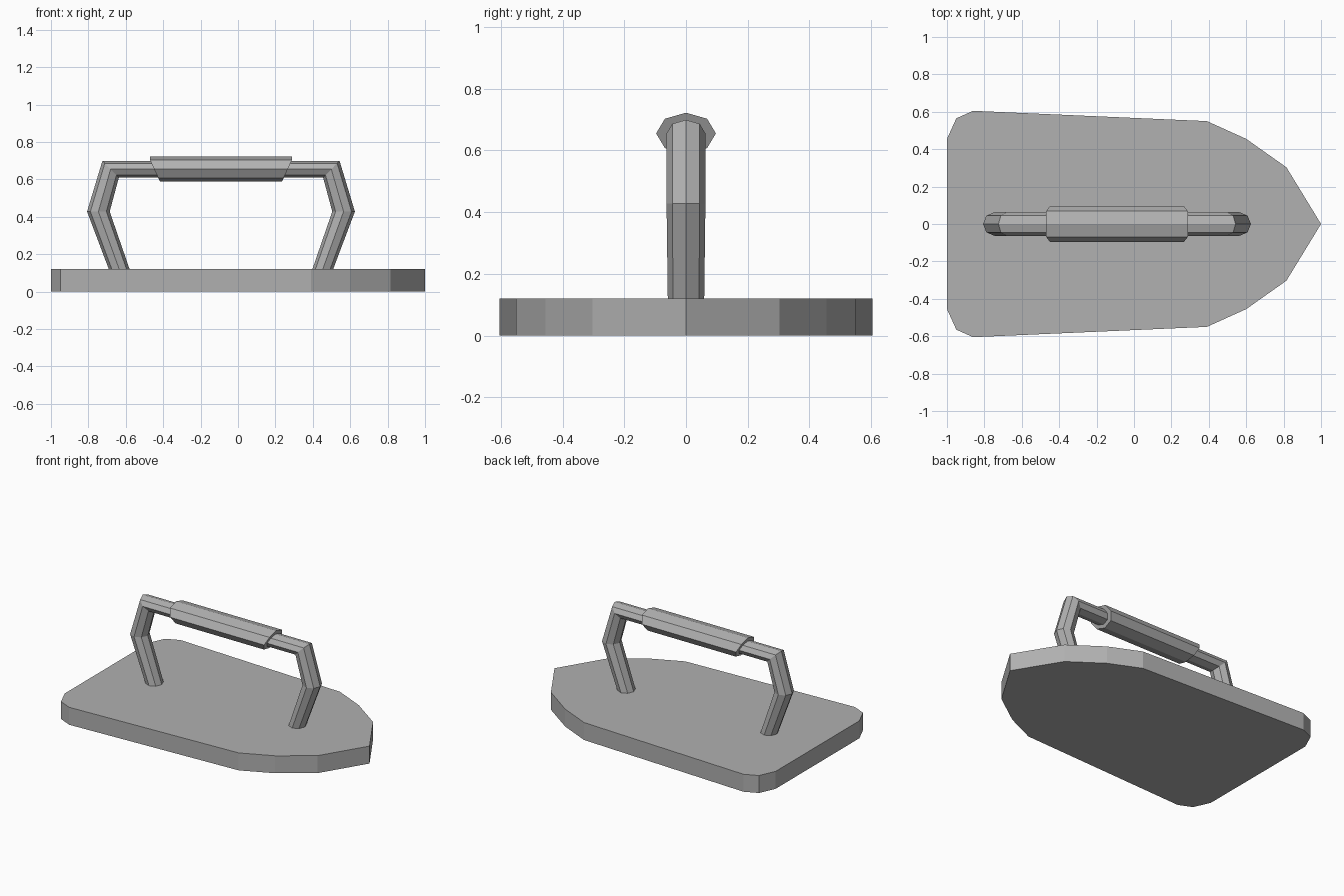
import bpy, bmesh
from math import sin, cos, pi

if "Cube" in bpy.data.objects:
    bpy.data.objects.remove(bpy.data.objects["Cube"])

CX = -0.091   # handle mid plane
SIDES = 8

# Dark iron grey shared by all parts
iron = bpy.data.materials.new("iron_grey")
iron.diffuse_color = (0.44, 0.44, 0.44, 1)
iron.use_nodes = True
iron.node_tree.nodes["Principled BSDF"].inputs["Base Color"].default_value = iron.diffuse_color


def finish(bm, name):
    bmesh.ops.recalc_face_normals(bm, faces=bm.faces[:])
    me = bpy.data.meshes.new(name)
    bm.to_mesh(me)
    bm.free()
    me.materials.append(iron)
    ob = bpy.data.objects.new(name, me)
    bpy.context.collection.objects.link(ob)
    return ob


def loft(name, rings):
    """Skin equal-sized rings of points and cap both ends."""
    bm = bmesh.new()
    vs = [[bm.verts.new(p) for p in r] for r in rings]
    for a, b in zip(vs, vs[1:]):
        for i in range(len(a)):
            j = (i + 1) % len(a)
            bm.faces.new((a[i], a[j], b[j], b[i]))
    bm.faces.new(vs[0])
    bm.faces.new(vs[-1])
    return finish(bm, name)


# Sole plate: half outline mirrored in y, extruded up
half = [(-1, 0.455), (-0.95, 0.565), (-0.86, 0.605), (0.39, 0.55),
        (0.60, 0.455), (0.815, 0.303)]
outline = half + [(1, 0)] + [(x, -y) for x, y in reversed(half)]
loft("sole_plate", [[(x, y, z) for x, y in outline] for z in (0, 0.12)])


# Handle frame: (outer x, outer z, inner x, inner z, half depth), mirrored about CX
stations = [(-0.690, 0.118, -0.579, 0.118, 0.059),
            (-0.807, 0.428, -0.686, 0.428, 0.063),
            (-0.725, 0.699, -0.637, 0.610, 0.063)]
stations += [(2 * CX - a, b, 2 * CX - c, d, w) for a, b, c, d, w in reversed(stations)]
rings = []
for ox, oz, ix, iz, w in stations:
    ring = []
    for k in range(SIDES):
        t = 2 * pi * k / SIDES
        f = (1 + cos(t)) / 2
        ring.append((ix + (ox - ix) * f, w * sin(t), iz + (oz - iz) * f))
    rings.append(ring)
loft("handle_frame", rings)


# Grip: octagonal sleeve whose ends slant inward below the top facets
ends = []
for side in (-1, 1):
    ring = []
    for k in range(SIDES):
        t = 2 * pi * k / SIDES
        z = 0.655 + 0.067 * cos(t)
        half_len = 0.379 - 0.053 * max(0, 0.702 - z) / 0.114
        ring.append((CX + side * half_len, 0.097 * sin(t), z))
    ends.append(ring)
loft("grip", ends)
